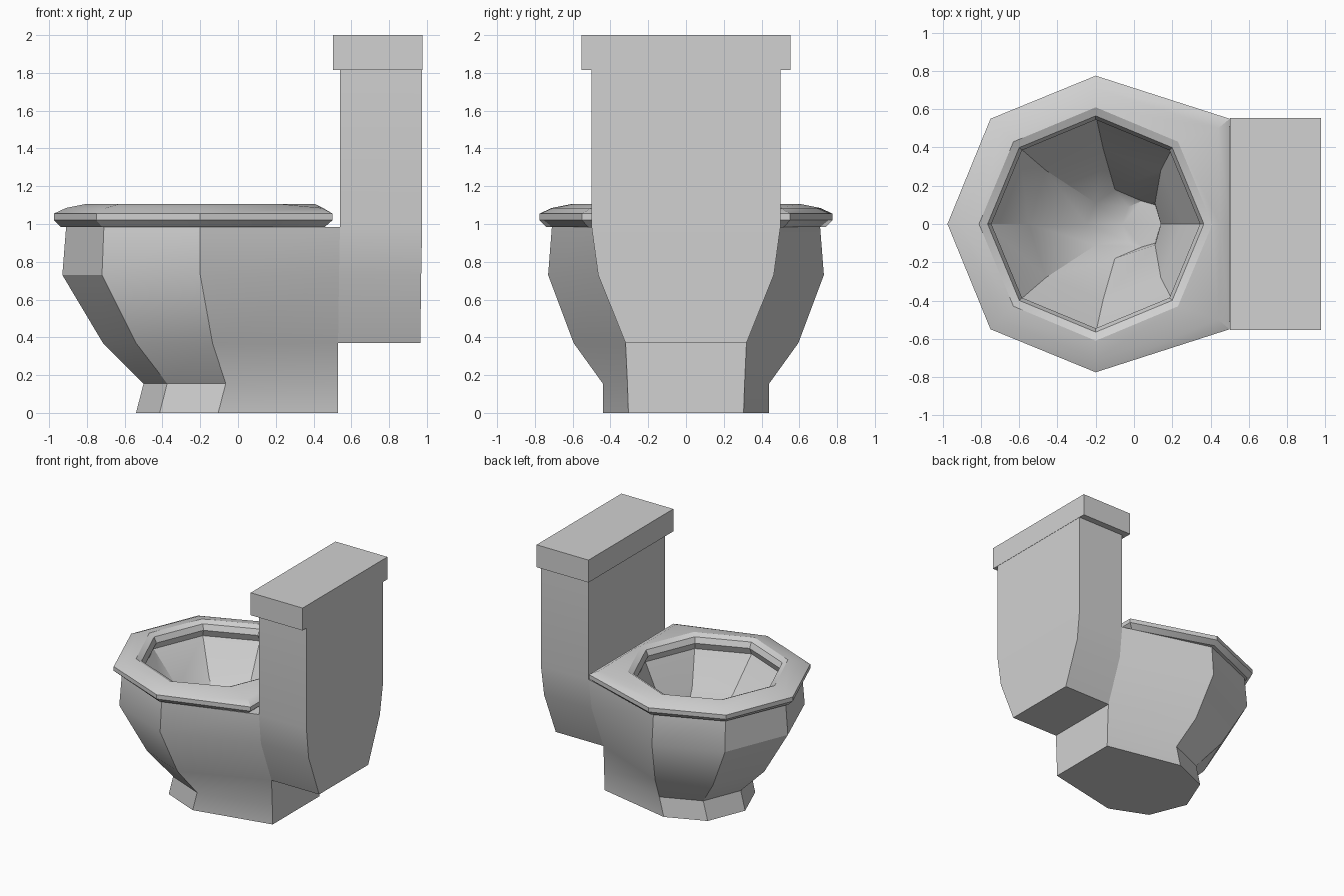
import bpy
import bmesh
import math

cube = bpy.data.objects.get("Cube")
if cube:
    bpy.data.objects.remove(cube, do_unlink=True)

grey = bpy.data.materials.new("grey_ceramic")
grey.use_nodes = True
colour = (0.64, 0.64, 0.64, 1.0)
grey.diffuse_color = colour
grey.node_tree.nodes["Principled BSDF"].inputs["Base Color"].default_value = colour


def ring(z, tip, diag, side, corner, back):
    """Eight-point loop mirrored in y, from the tip round to the back."""
    half = [diag, side, corner]
    pts = [(tip, 0)] + half + [(back, 0)] + [(x, -y) for x, y in reversed(half)]
    return [(x, y, z) for x, y in pts]


def octagon(z, cx, r):
    d = r * math.sqrt(0.5)
    return ring(z, cx - r, (cx - d, d), (cx, r), (cx + d, d), cx + r)


def rect(z, x0, x1, y):
    return [(x0, -y, z), (x0, y, z), (x1, y, z), (x1, -y, z)]


def loft(name, loops, cap_start=False, cap_end=False, closed=False):
    """Skin a stack of loops; loops run clockwise seen from above."""
    bm = bmesh.new()
    rows = [[bm.verts.new(p) for p in loop] for loop in loops]
    pairs = list(zip(rows, rows[1:]))
    if closed:
        pairs.append((rows[-1], rows[0]))
    for a, b in pairs:
        n = len(a)
        for i in range(n):
            j = (i + 1) % n
            bm.faces.new((a[j], a[i], b[i], b[j]))
    if cap_start:
        bm.faces.new(rows[0])
    if cap_end:
        bm.faces.new(rows[-1][::-1])
    mesh = bpy.data.meshes.new(name)
    bm.to_mesh(mesh)
    bm.free()
    mesh.materials.append(grey)
    obj = bpy.data.objects.new(name, mesh)
    bpy.context.collection.objects.link(obj)
    bpy.ops.object.select_all(action='DESELECT')
    obj.select_set(True)
    bpy.context.view_layer.objects.active = obj
    bpy.ops.object.shade_smooth_by_angle(angle=math.radians(30))
    return obj


# Shared loops where the seat meets the body and the basin
seat_base = ring(0.985, -0.94, (-0.72, 0.52), (-0.2, 0.74), (0.46, 0.52), 0.46)
basin_top = octagon(0.985, -0.2, 0.57)

# Pedestal and outer bowl, with the ledge behind the seat
loft("bowl_body", [
    ring(0, -0.54, (-0.415, 0.31), (-0.105, 0.44), (0.53, 0.305), 0.53),
    ring(0.155, -0.5, (-0.375, 0.31), (-0.065, 0.44), (0.53, 0.31), 0.53),
    ring(0.37, -0.715, (-0.54, 0.42), (-0.135, 0.595), (0.53, 0.32), 0.53),
    ring(0.73, -0.93, (-0.72, 0.52), (-0.2, 0.73), (0.535, 0.465), 0.535),
    ring(0.985, -0.91, (-0.71, 0.5), (-0.2, 0.71), (0.54, 0.5), 0.54),
    seat_base,
], cap_start=True)

# Rounded seat ring
outer = (-0.975, (-0.75, 0.55), (-0.2, 0.775), (0.5, 0.55), 0.5)
loft("seat", [
    seat_base,
    ring(1.02, *outer),
    ring(1.055, *outer),
    ring(1.085, -0.91, (-0.7, 0.5), (-0.2, 0.71), (0.44, 0.5), 0.45),
    ring(1.105, -0.81, (-0.63, 0.43), (-0.2, 0.61), (0.23, 0.43), 0.41),
    octagon(1.085, -0.2, 0.565),
    octagon(1.04, -0.2, 0.545),
    basin_top,
])

# Basin sloping down to the drain at the back
loft("basin", [
    basin_top,
    ring(0.72, -0.55, (-0.46, 0.28), (-0.16, 0.39), (0.14, 0.28), 0.25),
    ring(0.45, -0.25, (-0.2, 0.11), (-0.1, 0.18), (0.11, 0.11), 0.14),
    ring(0.38, -0.06, (-0.03, 0.09), (0.04, 0.12), (0.11, 0.1), 0.14),
], cap_end=True)

# Cistern tapering toward the bottom, and its lid
loft("tank", [
    rect(0.37, 0.53, 0.965, 0.32),
    rect(0.73, 0.535, 0.97, 0.465),
    rect(0.985, 0.54, 0.975, 0.5),
    rect(1.815, 0.54, 0.975, 0.5),
], cap_start=True, cap_end=True)

loft("tank_lid", [
    rect(1.815, 0.503, 0.977, 0.553),
    rect(2.0, 0.503, 0.977, 0.553),
], cap_start=True, cap_end=True)
